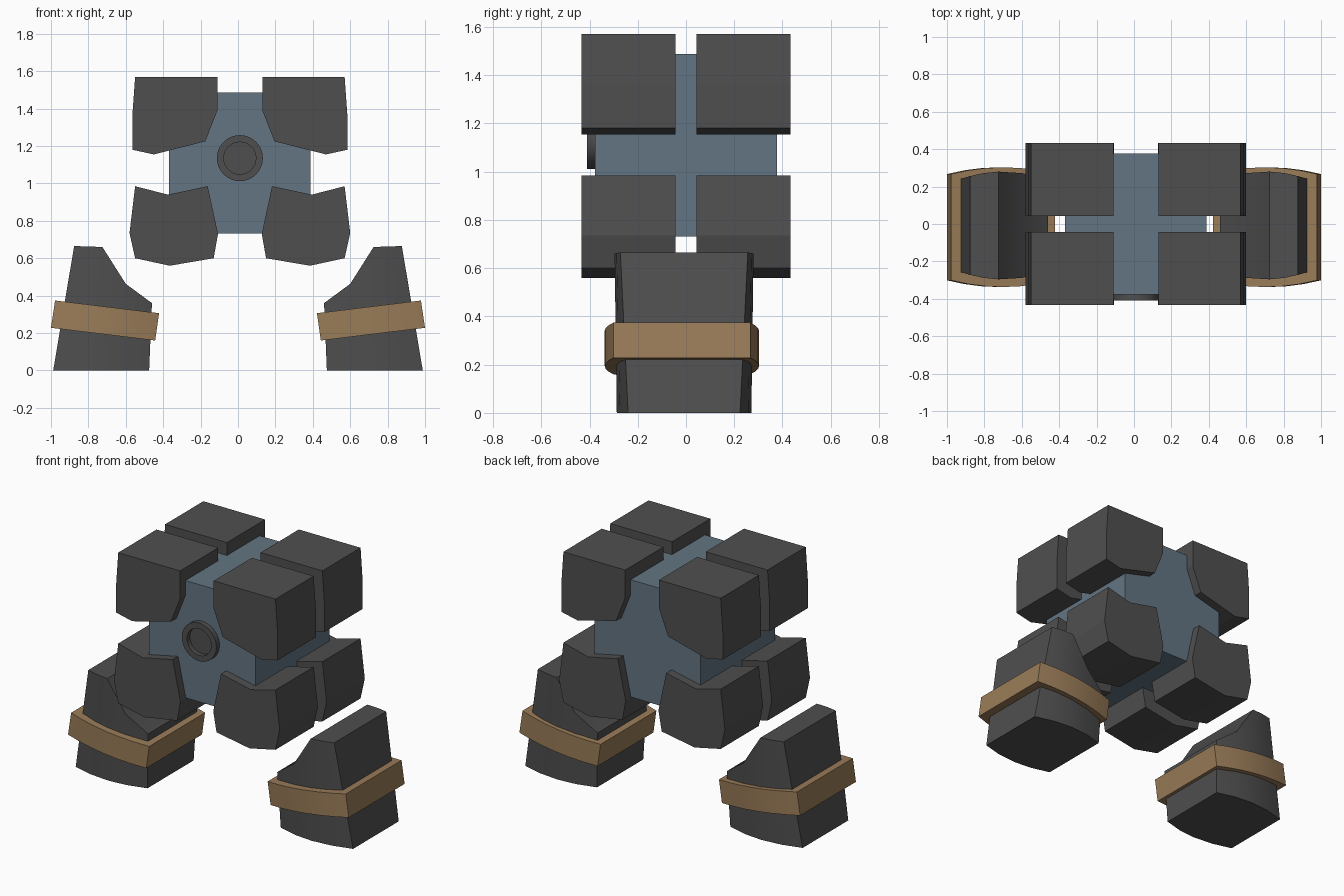
import bpy, bmesh, math

cube = bpy.data.objects.get("Cube")
if cube:
    bpy.data.objects.remove(cube)


def material(name, rgb):
    m = bpy.data.materials.new(name)
    m.use_nodes = True
    m.diffuse_color = (*rgb, 1)
    m.node_tree.nodes["Principled BSDF"].inputs["Base Color"].default_value = (*rgb, 1)
    return m


STONE = material("dark grey stone", (0.078, 0.078, 0.078))
CORE = material("slate blue", (0.125, 0.178, 0.225))
BAND = material("bronze", (0.32, 0.2, 0.098))
CX = 0.01  # middle of the body


def finish(name, bm, mat, smooth=None):
    bmesh.ops.recalc_face_normals(bm, faces=bm.faces)
    mesh = bpy.data.meshes.new(name)
    bm.to_mesh(mesh)
    bm.free()
    mesh.materials.append(mat)
    ob = bpy.data.objects.new(name, mesh)
    bpy.context.collection.objects.link(ob)
    if smooth:
        bpy.ops.object.select_all(action='DESELECT')
        ob.select_set(True)
        bpy.context.view_layer.objects.active = ob
        bpy.ops.object.shade_smooth_by_angle(angle=math.radians(smooth))
    return ob


def extrude_profile(name, points, y0, y1, mat):
    """Extrude an x-z outline along y."""
    bm = bmesh.new()
    face = bm.faces.new([bm.verts.new((x, y0, z)) for x, z in points])
    new = bmesh.ops.extrude_face_region(bm, geom=[face])["geom"]
    bmesh.ops.translate(bm, vec=(0, y1 - y0, 0),
                        verts=[v for v in new if isinstance(v, bmesh.types.BMVert)])
    return finish(name, bm, mat)


def loft_columns(name, columns, side, yc, mat):
    """Bridge four-cornered sections; each is bottom x, z, half width, then the same for the top."""
    bm = bmesh.new()
    rings = []
    for xb, zb, wb, xt, zt, wt in columns:
        corners = [(xb, -wb, zb), (xb, wb, zb), (xt, wt, zt), (xt, -wt, zt)]
        rings.append([bm.verts.new((side * x, y + yc, z)) for x, y, z in corners])
    for a, b in zip(rings, rings[1:]):
        for i in range(4):
            j = (i + 1) % 4
            bm.faces.new((a[i], a[j], b[j], b[i]))
    bm.faces.new(rings[0])
    bm.faces.new(rings[-1])
    return finish(name, bm, mat, 22)


# Core cube
extrude_profile("body_core", [(CX - 0.378, 0.732), (CX + 0.378, 0.732),
                              (CX + 0.378, 1.487), (CX - 0.378, 1.487)], -0.378, 0.378, CORE)

# Eight stone blocks, outlines measured outward from the body middle
upper = [(0.12, 1.57), (0.56, 1.57), (0.575, 1.36), (0.575, 1.18),
         (0.46, 1.155), (0.185, 1.225), (0.12, 1.39)]
lower = [(0.56, 0.985), (0.385, 0.94), (0.172, 0.985), (0.117, 0.73),
         (0.14, 0.6), (0.375, 0.56), (0.56, 0.6), (0.59, 0.735)]
for level, outline in (("upper", upper), ("lower", lower)):
    for side, side_name in ((1, "left"), (-1, "right")):
        pts = [(CX + side * x, z) for x, z in outline]
        for depth, y0, y1 in (("front", -0.433, -0.044), ("back", 0.044, 0.433)):
            extrude_profile(f"{level}_{side_name}_{depth}_block", pts, y0, y1, STONE)

# Hollow round eye on the front: back wall, outer rim and inner wall
bm = bmesh.new()
rings = []
for r, y in ((0.123, -0.37), (0.123, -0.41), (0.086, -0.41), (0.086, -0.381)):
    rings.append([bm.verts.new((CX + r * math.cos(a), y, 1.135 + r * math.sin(a)))
                  for a in (math.tau * i / 32 for i in range(32))])
for a, b in zip(rings, rings[1:]):
    for i in range(32):
        j = (i + 1) % 32
        bm.faces.new((a[i], a[j], b[j], b[i]))
bm.faces.new(rings[0])
bm.faces.new(rings[-1])
finish("eye_ring", bm, STONE, 30)

# Feet with tilted, bowed bands
foot = [(0.475, 0, 0.235, 0.46, 0.36, 0.25),
        (0.6, 0, 0.268, 0.6, 0.463, 0.28),
        (0.725, 0, 0.279, 0.725, 0.66, 0.288),
        (0.86, 0, 0.266, 0.805, 0.663, 0.28),
        (0.988, 0, 0.232, 0.876, 0.665, 0.264)]
band = []
for i in range(7):
    t = i / 6
    w = 0.284 + 0.036 * (1 - (2 * t - 1) ** 2)
    band.append((0.443 + 0.557 * t, 0.16 + 0.068 * t, w,
                 0.422 + 0.556 * t, 0.306 + 0.068 * t, w))
for side, side_name in ((1, "left"), (-1, "right")):
    loft_columns(f"{side_name}_foot", foot, side, -0.008, STONE)
    loft_columns(f"{side_name}_foot_band", band, side, -0.017, BAND)
